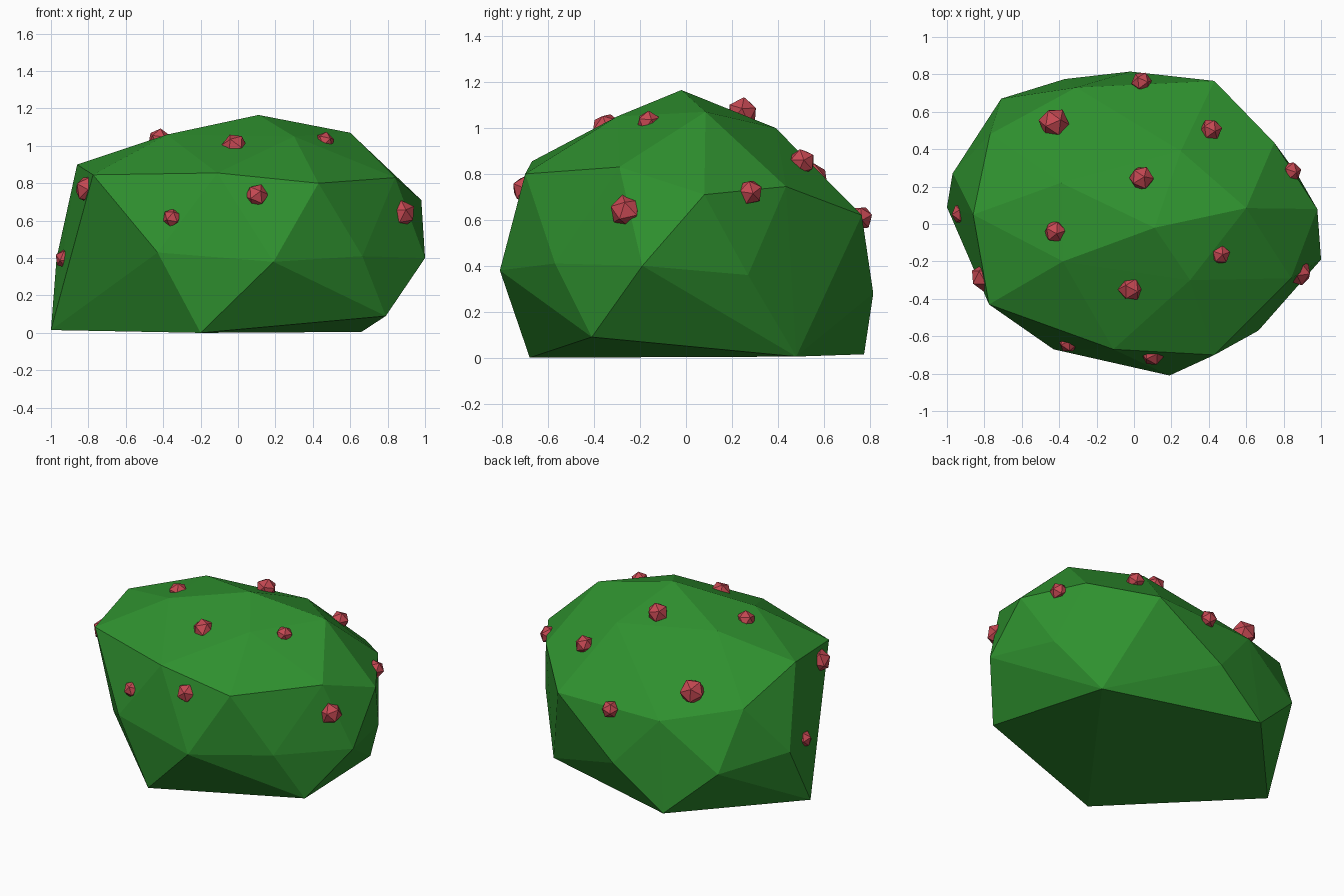
import bpy, bmesh, random
from mathutils import Vector, Euler

if "Cube" in bpy.data.objects:
    bpy.data.objects.remove(bpy.data.objects["Cube"])

random.seed(4)


def material(name, colour):
    m = bpy.data.materials.new(name)
    m.diffuse_color = (*colour, 1)
    m.use_nodes = True
    m.node_tree.nodes["Principled BSDF"].inputs["Base Color"].default_value = m.diffuse_color
    return m


def add_object(name, bm, mat):
    me = bpy.data.meshes.new(name)
    bm.to_mesh(me)
    bm.free()
    me.materials.append(mat)
    ob = bpy.data.objects.new(name, me)
    bpy.context.collection.objects.link(ob)
    return ob


leaf_green = material("leaf_green", (0.028, 0.28, 0.028))
berry_red = material("berry_red", (0.56, 0.065, 0.085))

# Bush body: faceted hull through irregular rings, from the ground to the crown
base = [(-1, .09, .015), (-.2, -.68, 0), (.79, -.41, .09), (.66, .48, .005),
        (-.37, .775, .015)]
lower = [(-.97, .27, .40), (-.43, -.67, .43), (.19, -.81, .38), (.665, -.57, .41),
         (1, -.19, .40), (.87, .27, .36), (-.02, .815, .28), (-.71, .67, .33)]
upper = [(-.86, .05, .90), (-.775, -.43, .845), (-.11, -.67, .855), (.43, -.70, .80),
         (.84, -.29, .83), (.98, .08, .71), (.75, .435, .745), (.43, .765, .62),
         (-.31, .73, .61), (-.77, .48, .72)]
crown = [(-.38, -.2, 1.06), (.3, -.3, 1.05), (.6, .085, 1.07), (.25, .39, 1.0),
         (-.39, .22, 1.05), (.11, -.02, 1.165)]

bm = bmesh.new()
for p in base + lower + upper + crown:
    bm.verts.new(p)
bmesh.ops.convex_hull(bm, input=bm.verts[:])
loose = [v for v in bm.verts if not v.link_faces]
bmesh.ops.delete(bm, geom=loose, context='VERTS')
bmesh.ops.recalc_face_normals(bm, faces=bm.faces[:])
bush = add_object("bush_body", bm, leaf_green)

# Berries: small icosahedra half sunk in the surface (x, y, z, radius)
raised = [(-.43, .55, .78, .083), (.42, .52, .87, .06), (.04, .25, 1.08, .068),
          (.04, .77, .61, .056)]
sunk = [(-.43, -.04, 1.06, .063), (.47, -.17, 1.04, .055), (-.02, -.36, 1.03, .07),
        (.1, -.72, .74, .064), (-.36, -.66, .62, .053), (.89, -.27, .64, .073),
        (.84, .28, .72, .058), (-.82, -.29, .77, .077), (-.95, .05, .40, .054)]
for i, (x, y, z, r) in enumerate(raised + sunk):
    _, spot, normal, _ = bush.closest_point_on_mesh(Vector((x, y, z)))
    bm = bmesh.new()
    bmesh.ops.create_icosphere(bm, subdivisions=1, radius=r)
    berry = add_object(f"berry_{i + 1:02d}", bm, berry_red)
    berry.location = spot + normal * r * (0.2 if i < len(raised) else -0.2)
    berry.rotation_euler = Euler([random.uniform(0, 6.28) for _ in range(3)])
